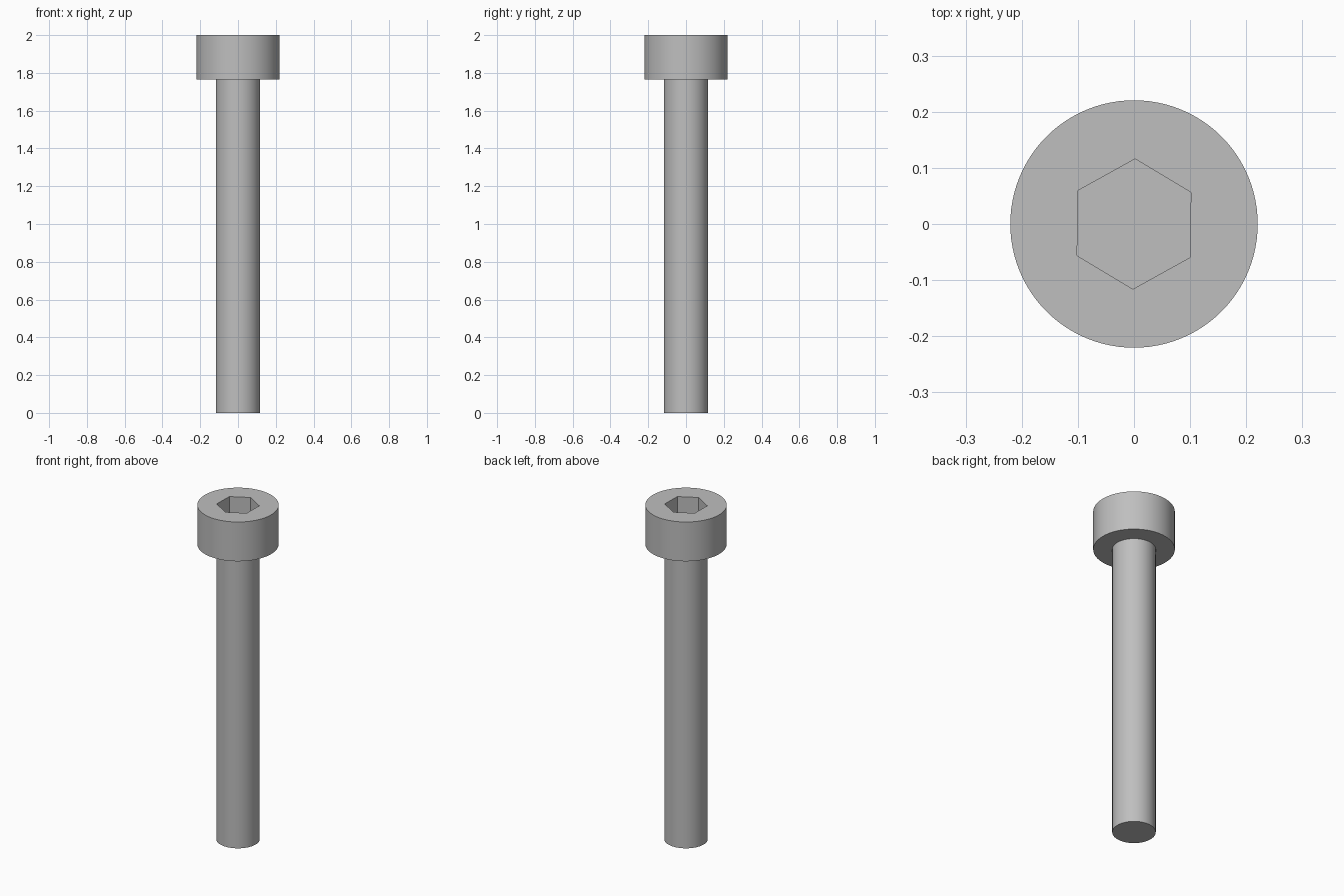
import bpy, bmesh, math

cube = bpy.data.objects.get("Cube")
if cube:
    bpy.data.objects.remove(cube, do_unlink=True)

SIDES = 96
TOP, HEAD_BASE = 2.0, 1.765
HEAD_R, SHAFT_R, HEX_R = 0.2205, 0.1176, 0.116
SOCKET_FLOOR = TOP - 0.11

steel = bpy.data.materials.new("grey steel")
steel.use_nodes = True
colour = (0.52, 0.52, 0.52, 1)
steel.diffuse_color = colour
steel.node_tree.nodes["Principled BSDF"].inputs["Base Color"].default_value = colour


def ring(bm, radius, z, sides=SIDES, turn=0.0):
    """Closed loop of edges; returns its verts and edges."""
    verts = [bm.verts.new((radius * math.cos(turn + math.tau * i / sides),
                           radius * math.sin(turn + math.tau * i / sides), z))
             for i in range(sides)]
    edges = [bm.edges.new((verts[i], verts[(i + 1) % sides])) for i in range(sides)]
    return verts, edges


def bridge(bm, a, b):
    """Quads between two rings with the same number of sides."""
    n = len(a[0])
    for i in range(n):
        j = (i + 1) % n
        bm.faces.new((a[0][i], a[0][j], b[0][j], b[0][i]))


def finish(bm, name):
    mesh = bpy.data.meshes.new(name)
    bm.to_mesh(mesh)
    bm.free()
    mesh.materials.append(steel)
    obj = bpy.data.objects.new(name, mesh)
    bpy.context.collection.objects.link(obj)
    bpy.ops.object.select_all(action="DESELECT")
    obj.select_set(True)
    bpy.context.view_layer.objects.active = obj
    bpy.ops.object.shade_smooth_by_angle(angle=math.radians(30))


# Whole bolt as one closed skin: shaft, underside, head wall, top and socket
bm = bmesh.new()
rings = [ring(bm, SHAFT_R, 0), ring(bm, SHAFT_R, HEAD_BASE),
         ring(bm, HEAD_R, HEAD_BASE), ring(bm, HEAD_R, TOP)]
bm.faces.new(rings[0][0])
for lower, upper in zip(rings, rings[1:]):
    bridge(bm, lower, upper)

# Hexagonal socket, a corner towards the back
turn = math.radians(89)
mouth = ring(bm, HEX_R, TOP, 6, turn)
floor = ring(bm, HEX_R, SOCKET_FLOOR, 6, turn)
bridge(bm, mouth, floor)
bm.faces.new(floor[0])

# Flat top face around the socket
bmesh.ops.triangle_fill(bm, edges=rings[-1][1] + mouth[1], use_beauty=True,
                        normal=(0, 0, 1))
bmesh.ops.recalc_face_normals(bm, faces=bm.faces[:])
finish(bm, "socket_head_bolt")
